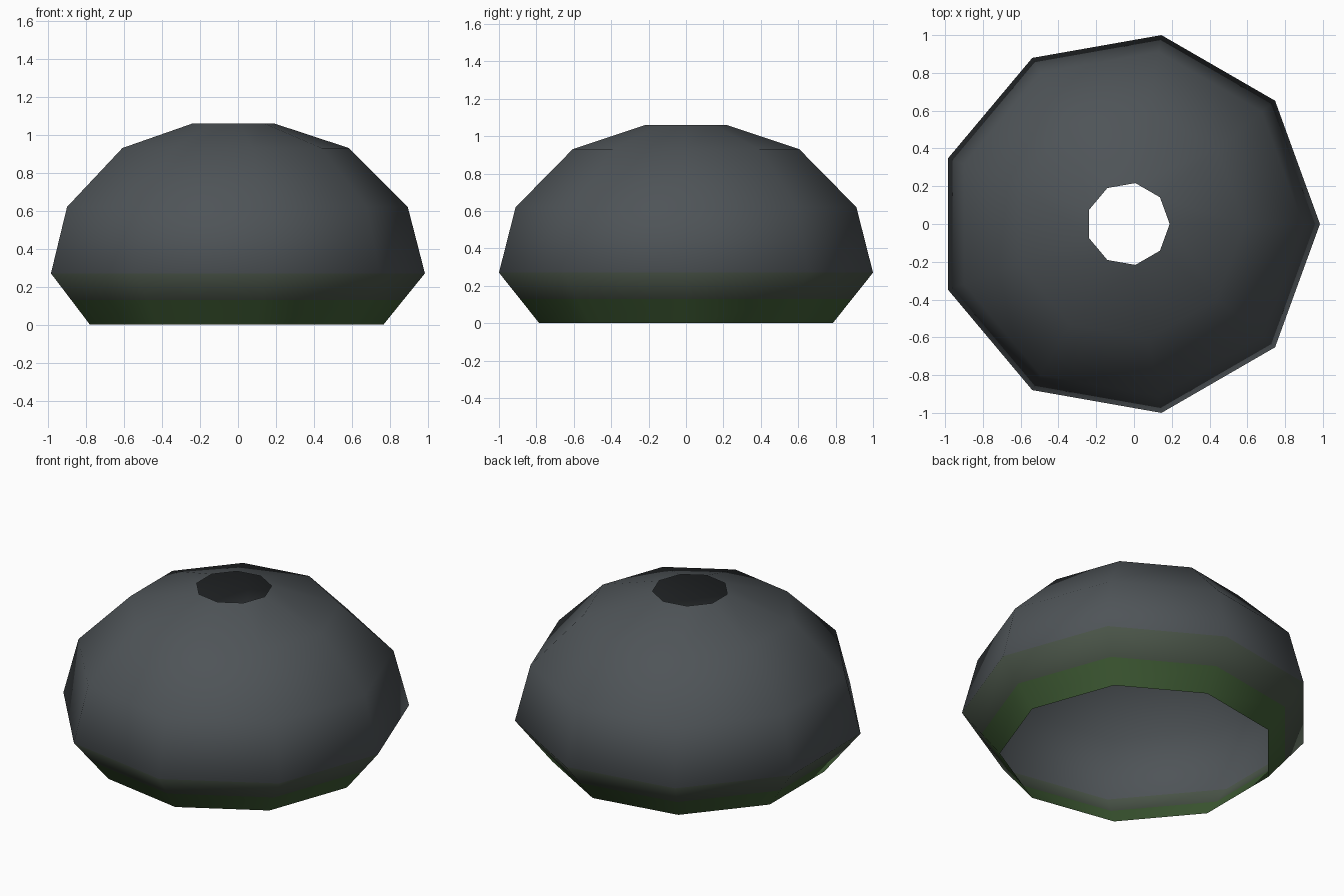
import bpy, bmesh, math

if "Cube" in bpy.data.objects:
    bpy.data.objects.remove(bpy.data.objects["Cube"])

SIDES = 9
# Profile rings from the bottom rim to the top opening: (radius, height)
PROFILE = [(0.797, 0.0), (0.902, 0.13), (1.0154, 0.27), (0.925, 0.62), (0.615, 0.93), (0.22, 1.06)]
CENTRE_X = -0.031  # an odd number of sides is offset to centre its bounds


def material(name, colour):
    mat = bpy.data.materials.new(name)
    mat.diffuse_color = (*colour, 1.0)
    mat.use_nodes = True
    mat.node_tree.nodes["Principled BSDF"].inputs["Base Color"].default_value = mat.diffuse_color
    return mat


# Open nine-sided dome shell
bm = bmesh.new()
rings = []
for r, z in PROFILE:
    angles = [2 * math.pi * i / SIDES for i in range(SIDES)]
    rings.append([bm.verts.new((CENTRE_X + r * math.cos(a), r * math.sin(a), z)) for a in angles])

for level, (lower, upper) in enumerate(zip(rings, rings[1:])):
    for i in range(SIDES):
        j = (i + 1) % SIDES
        face = bm.faces.new((lower[i], lower[j], upper[j], upper[i]))
        face.smooth = True
        face.material_index = min(level, 2)  # green rim, faded band, grey above

mesh = bpy.data.meshes.new("dome_shell")
bm.to_mesh(mesh)
bm.free()

# Colours from the rim upward
mesh.materials.append(material("moss green", (0.054, 0.115, 0.038)))
mesh.materials.append(material("faded green grey", (0.067, 0.088, 0.064)))
mesh.materials.append(material("dark grey", (0.077, 0.088, 0.096)))

dome = bpy.data.objects.new("dome_shell", mesh)
bpy.context.collection.objects.link(dome)
